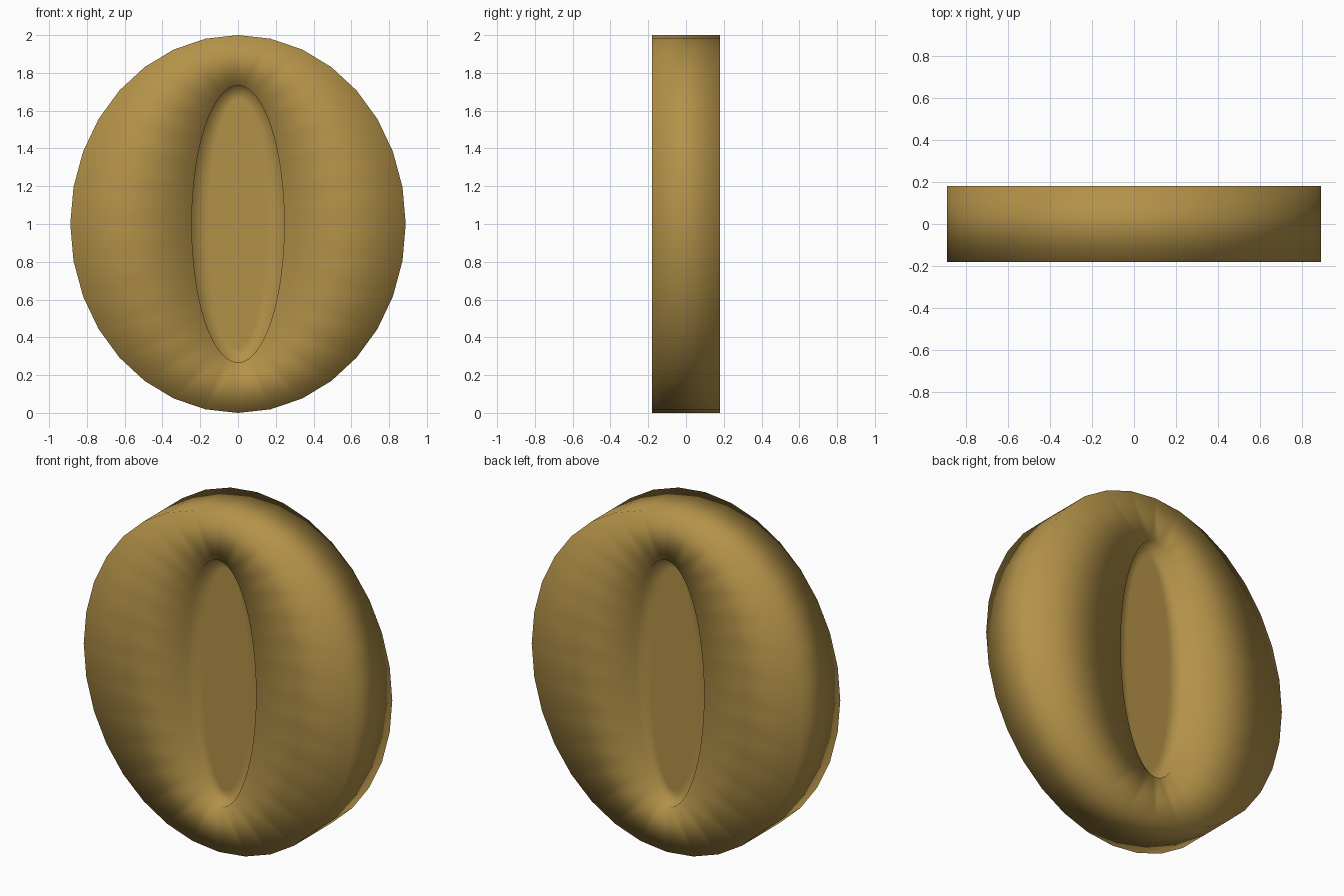
import bpy, bmesh, math

if "Cube" in bpy.data.objects:
    bpy.data.objects.remove(bpy.data.objects["Cube"])

SIDES = 32           # outer rim sides; the slot has twice as many
HALF = 0.18          # half thickness of the ring
FLOOR = 0.115        # distance of the slot floor from the middle plane

gold = bpy.data.materials.new("antique gold")
gold.diffuse_color = (0.45, 0.285, 0.066, 1)
gold.use_nodes = True
gold.node_tree.nodes["Principled BSDF"].inputs["Base Color"].default_value = gold.diffuse_color


def oval(bm, n, rx, rz, y):
    """Loop of vertices on an upright ellipse."""
    return [bm.verts.new((rx * math.cos(2 * math.pi * i / n), y,
                          1.0 + rz * math.sin(2 * math.pi * i / n)))
            for i in range(n)]


def bridge(bm, a, b):
    n = len(a)
    for i in range(n):
        j = (i + 1) % n
        bm.faces.new((a[i], a[j], b[j], b[i]))


def face_ring(bm, outer, inner):
    """Flat ring between the coarse rim and the finer slot edge."""
    for i in range(SIDES):
        j = (i + 1) % SIDES
        a, m, b = inner[2 * i], inner[2 * i + 1], inner[2 * j]
        bm.faces.new((outer[i], a, m))
        bm.faces.new((outer[i], m, outer[j]))
        bm.faces.new((outer[j], m, b))


# Oval disc: straight rim, flat faces and a recessed slot on both sides
bm = bmesh.new()
rims = []
for s in (-1, 1):
    rim = oval(bm, SIDES, 0.888, 1.0, s * HALF)
    edge = oval(bm, 2 * SIDES, 0.245, 0.733, s * HALF)
    foot = oval(bm, 2 * SIDES, 0.245, 0.733, s * FLOOR)
    inset = oval(bm, 2 * SIDES, 0.15, 0.66, s * FLOOR)
    face_ring(bm, rim, edge)
    bridge(bm, edge, foot)
    bridge(bm, foot, inset)
    bm.faces.new(inset)
    rims.append(rim)
bridge(bm, *rims)
bmesh.ops.recalc_face_normals(bm, faces=bm.faces)
for f in bm.faces:
    f.smooth = True
me = bpy.data.meshes.new("oval_disc")
bm.to_mesh(me)
bm.free()
me.materials.append(gold)
bpy.context.collection.objects.link(bpy.data.objects.new("oval_disc", me))
